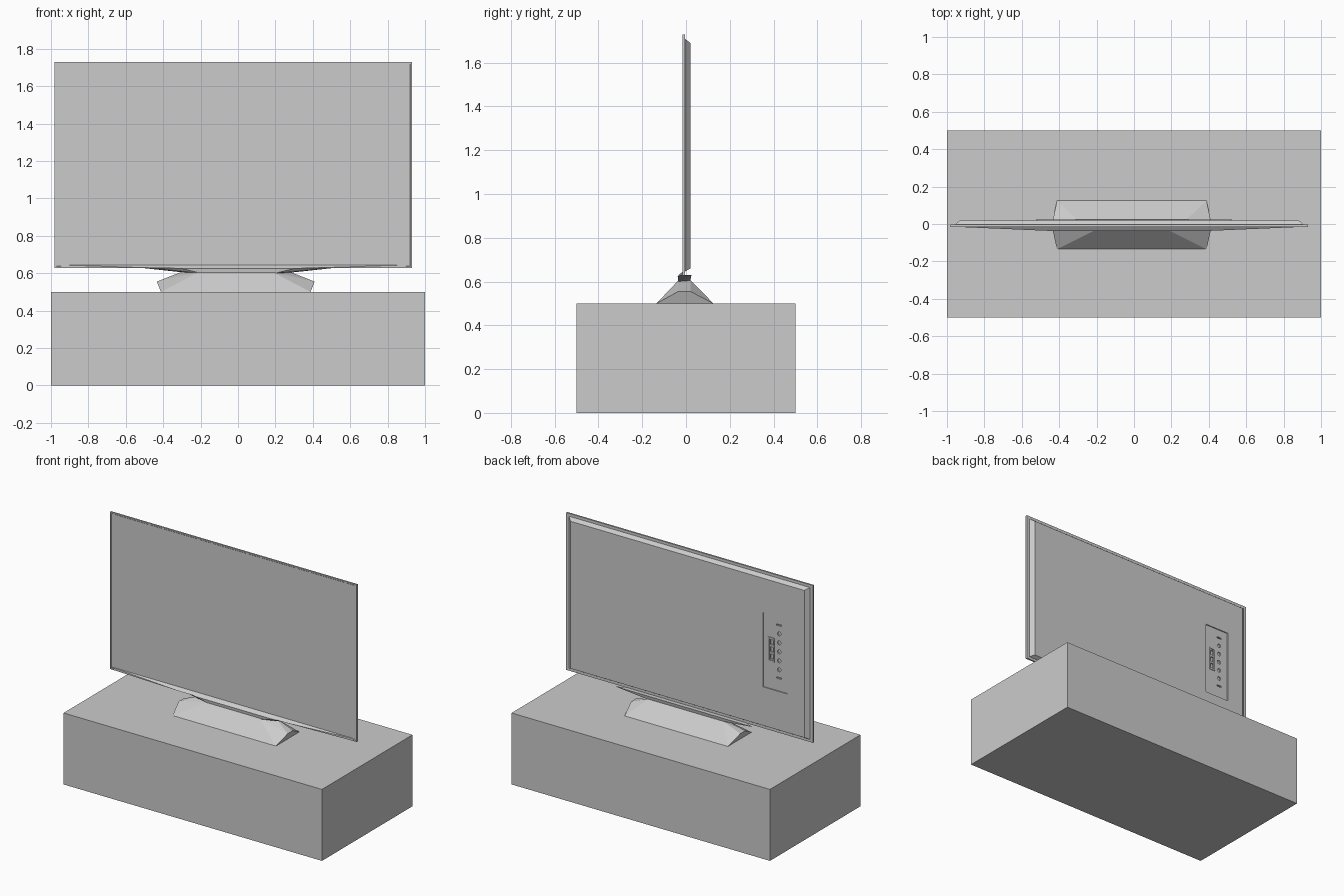
import bpy, bmesh
from mathutils import Matrix, Vector

if "Cube" in bpy.data.objects:
    bpy.data.objects.remove(bpy.data.objects["Cube"])

grey = bpy.data.materials.new("plain grey")
grey.use_nodes = True
GREY = (0.6, 0.6, 0.6, 1)
grey.diffuse_color = GREY
grey.node_tree.nodes["Principled BSDF"].inputs["Base Color"].default_value = GREY


def finish(name, bm):
    bmesh.ops.recalc_face_normals(bm, faces=bm.faces)
    mesh = bpy.data.meshes.new(name)
    bm.to_mesh(mesh)
    bm.free()
    mesh.materials.append(grey)
    obj = bpy.data.objects.new(name, mesh)
    bpy.context.collection.objects.link(obj)
    return obj


def solid(name, points):
    """Flat-faced convex solid around the given corners."""
    bm = bmesh.new()
    for p in points:
        bm.verts.new(p)
    bmesh.ops.convex_hull(bm, input=bm.verts)
    bmesh.ops.dissolve_limit(bm, angle_limit=0.01, verts=bm.verts, edges=bm.edges)
    return finish(name, bm)


def rect(x0, x1, z0, z1, y):
    return [(x, y, z) for x in (x0, x1) for z in (z0, z1)]


def mirrored(points, cx=0):
    return [(cx + s * x, y, z) for x, y, z in points for s in (-1, 1)]


def add_box(bm, centre, size):
    m = Matrix.Translation(centre) @ Matrix.Diagonal((*size, 1))
    bmesh.ops.create_cube(bm, size=1, matrix=m)


def cut(target, cutter):
    cutter.hide_render = True
    mod = target.modifiers.new("cut", 'BOOLEAN')
    mod.operation = 'DIFFERENCE'
    mod.solver = 'EXACT'
    mod.object = cutter
    bpy.context.view_layer.objects.active = target
    bpy.ops.object.modifier_apply(modifier=mod.name)
    bpy.data.objects.remove(cutter)


# Cabinet under the television
solid("cabinet", rect(-1, 1, 0, 0.5, -0.5) + rect(-1, 1, 0, 0.5, 0.5))

# Wide foot with sloping front, back and arms
solid("stand_foot", mirrored([
    (0.40, -0.135, 0.5), (0.40, 0.125, 0.5),
    (0.422, -0.035, 0.555), (0.422, 0.02, 0.555),
    (0.20, -0.035, 0.605), (0.29, 0.02, 0.607)], -0.012))

# Flared neck between foot and screen
solid("stand_neck", mirrored([
    (0.20, -0.035, 0.60), (0.30, 0.02, 0.605),
    (0.30, -0.038, 0.625), (0.44, -0.015, 0.63), (0.53, 0.025, 0.63)]))

# Screen frame with a shallow inset display
L, R, BOTTOM, TOP = -0.98, 0.93, 0.628, 1.728
MID = (L + R) / 2
bm = bmesh.new()
add_box(bm, (MID, -0.01, (BOTTOM + TOP) / 2), (R - L, 0.012, TOP - BOTTOM))
bm.faces.ensure_lookup_table()
front = min(bm.faces, key=lambda f: f.calc_center_median().y)
bmesh.ops.inset_individual(bm, faces=[front], thickness=0.012)
bmesh.ops.inset_individual(bm, faces=[front], thickness=0.003, depth=-0.002)
finish("screen_frame", bm)

# Lower bezel swelling forward at the middle
solid("lower_bezel", mirrored([
    (0.955, -0.014, BOTTOM), (0.955, -0.014, 0.645), (0.955, -0.006, BOTTOM),
    (0.42, -0.037, BOTTOM)], MID))

# Rear housing with chamfered edges
housing = solid("rear_housing",
                rect(L + 0.02, R - 0.02, 0.645, 1.71, -0.006)
                + rect(L + 0.05, R - 0.05, 0.66, 1.69, 0.02))

# Connector recess, then its sockets
bm = bmesh.new()
add_box(bm, (-0.705, 0.025, 1.19), (0.19, 0.024, 0.52))
cut(housing, finish("recess_cutter", bm))

bm = bmesh.new()
for i in range(5):
    m = Matrix.Translation((-0.73, 0.012, 1.33 - 0.063 * i)) @ Matrix.Rotation(1.5708, 4, 'X')
    bmesh.ops.create_cone(bm, cap_ends=True, segments=12, radius1=0.014,
                          radius2=0.014, depth=0.016, matrix=m)
for z in (1.39, 1.02):
    add_box(bm, (-0.73, 0.012, z), (0.04, 0.016, 0.01))
for i in range(3):
    add_box(bm, (-0.67, 0.012, 1.255 - 0.05 * i), (0.022, 0.016, 0.034))
cut(housing, finish("socket_cutter", bm))

# Raised surround of the slot sockets
bm = bmesh.new()
for x in (-0.69, -0.65):
    add_box(bm, (x, 0.014, 1.205), (0.008, 0.006, 0.16))
for z in (1.125, 1.285):
    add_box(bm, (-0.67, 0.014, z), (0.048, 0.006, 0.008))
finish("socket_surround", bm)
